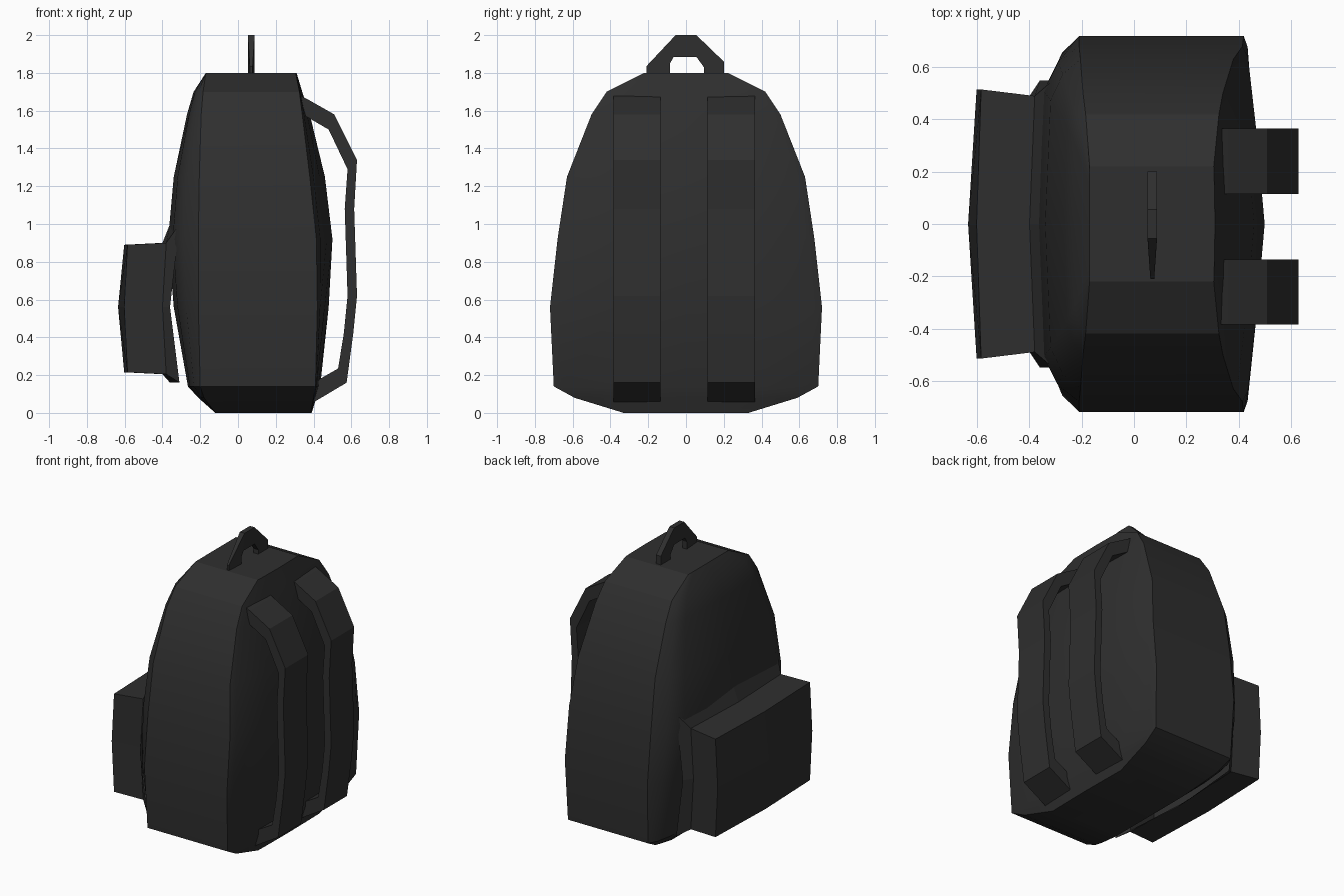
import bpy, bmesh, math

if "Cube" in bpy.data.objects:
    bpy.data.objects.remove(bpy.data.objects["Cube"])

fabric = bpy.data.materials.new("charcoal_fabric")
fabric.use_nodes = True
COLOUR = (0.028, 0.028, 0.028, 1)
fabric.diffuse_color = COLOUR
bsdf = fabric.node_tree.nodes["Principled BSDF"]
bsdf.inputs["Base Color"].default_value = COLOUR
bsdf.inputs["Roughness"].default_value = 0.9


def finish(name, bm, smooth_angle=None):
    """Turn a bmesh into a named, coloured object."""
    bmesh.ops.recalc_face_normals(bm, faces=bm.faces)
    mesh = bpy.data.meshes.new(name)
    bm.to_mesh(mesh)
    bm.free()
    mesh.materials.append(fabric)
    obj = bpy.data.objects.new(name, mesh)
    bpy.context.collection.objects.link(obj)
    if smooth_angle:
        bpy.ops.object.select_all(action="DESELECT")
        obj.select_set(True)
        bpy.context.view_layer.objects.active = obj
        bpy.ops.object.shade_smooth_by_angle(angle=math.radians(smooth_angle))
    return obj


def loft(rings):
    """Bridge closed rings of equal length; returns the bmesh and its rings."""
    bm = bmesh.new()
    loops = [[bm.verts.new(p) for p in ring] for ring in rings]
    for a, b in zip(loops, loops[1:]):
        n = len(a)
        for i in range(n):
            j = (i + 1) % n
            bm.faces.new((a[i], a[j], b[j], b[i]))
    return bm, loops


def band(name, outer, inner, place):
    """Solid strip between two paths; place(a, b, side) gives the 3D point."""
    rings = []
    for (oa, ob), (ia, ib) in zip(outer, inner):
        rings.append([place(oa, ob, -1), place(oa, ob, 1),
                      place(ia, ib, 1), place(ia, ib, -1)])
    bm, loops = loft(rings)
    bm.faces.new(loops[0])
    bm.faces.new(loops[-1])
    return finish(name, bm)


# Body levels: z, half width, front panel, front rim, back rim, back centre
LEVELS = [
    (0.00, 0.33, -0.12, -0.12, 0.385, 0.39),
    (0.08, 0.59, -0.21, -0.18, 0.40, 0.415),
    (0.14, 0.70, -0.265, -0.20, 0.41, 0.435),
    (0.56, 0.72, -0.34, -0.21, 0.42, 0.48),
    (0.92, 0.68, -0.37, -0.21, 0.415, 0.50),
    (1.25, 0.63, -0.34, -0.205, 0.38, 0.46),
    (1.58, 0.50, -0.27, -0.195, 0.34, 0.38),
    (1.70, 0.42, -0.235, -0.185, 0.325, 0.34),
    (1.80, 0.22, -0.17, -0.17, 0.305, 0.31),
]


def section(z, w, panel, front, back, centre):
    df, db = panel - front, centre - back
    half = [(back + db * 0.65, w * 0.5), (back + db * 0.25, w * 0.94), (back, w),
            (front, w), (front + df * 0.5, w * 0.91), (front + df * 0.85, w * 0.75)]
    pts = [(centre, 0)] + half + [(panel, 0)]
    pts += [(x, -y) for x, y in reversed(half)]
    return [(x, y, z) for x, y in pts]


bm, loops = loft([section(*level) for level in LEVELS])
bm.faces.new(loops[0])
bm.faces.new(loops[-1])
finish("backpack_body", bm, 25)


# Front pocket: collar, neck and bulging face; x edge, x centre, half width, low, high
def pocket_ring(edge, centre, w, low, high):
    mid = (edge + centre) / 2
    zm = 0.56
    return [(edge, -w, low), (mid, 0, low), (edge, w, low), (mid, w, zm),
            (edge, w, high), (mid, 0, high), (edge, -w, high), (mid, -w, zm)]


bm, loops = loft([
    pocket_ring(-0.31, -0.41, 0.55, 0.16, 1.0),
    pocket_ring(-0.38, -0.42, 0.49, 0.205, 0.9),
    pocket_ring(-0.585, -0.62, 0.515, 0.215, 0.89),
])
face = loops[-1]
hub = bm.verts.new((-0.635, 0, 0.56))
for k in range(0, 8, 2):
    bm.faces.new((face[k], face[k + 1], hub, face[k - 1]))
finish("front_pocket", bm)

# Shoulder straps
STRAP_OUT = [(0.31, 1.69), (0.36, 1.665), (0.51, 1.58), (0.63, 1.34), (0.615, 1.08),
             (0.63, 0.62), (0.61, 0.42), (0.575, 0.16), (0.39, 0.05)]
STRAP_IN = [(0.31, 1.60), (0.36, 1.57), (0.48, 1.50), (0.58, 1.29), (0.565, 1.08),
            (0.58, 0.62), (0.56, 0.42), (0.53, 0.235), (0.39, 0.155)]
for name, mid in (("left_strap", 0.24), ("right_strap", -0.26)):
    band(name, STRAP_OUT, STRAP_IN,
         lambda x, z, side, mid=mid: (x, mid + side * 0.125, z))

# Carry handle, thinner towards one end
HANDLE_OUT = [(-0.21, 1.77), (-0.21, 1.835), (-0.055, 2.0), (0.055, 2.0),
              (0.2, 1.86), (0.2, 1.77)]
HANDLE_IN = [(-0.085, 1.77), (-0.085, 1.85), (-0.065, 1.885), (0.055, 1.885),
             (0.095, 1.83), (0.095, 1.77)]


def handle_point(y, z, side):
    thick = 0.018 if y > -0.06 else 0.018 + (y + 0.06) * 0.07
    return (0.07 + side * thick, y, z)


band("carry_handle", HANDLE_OUT, HANDLE_IN, handle_point)
